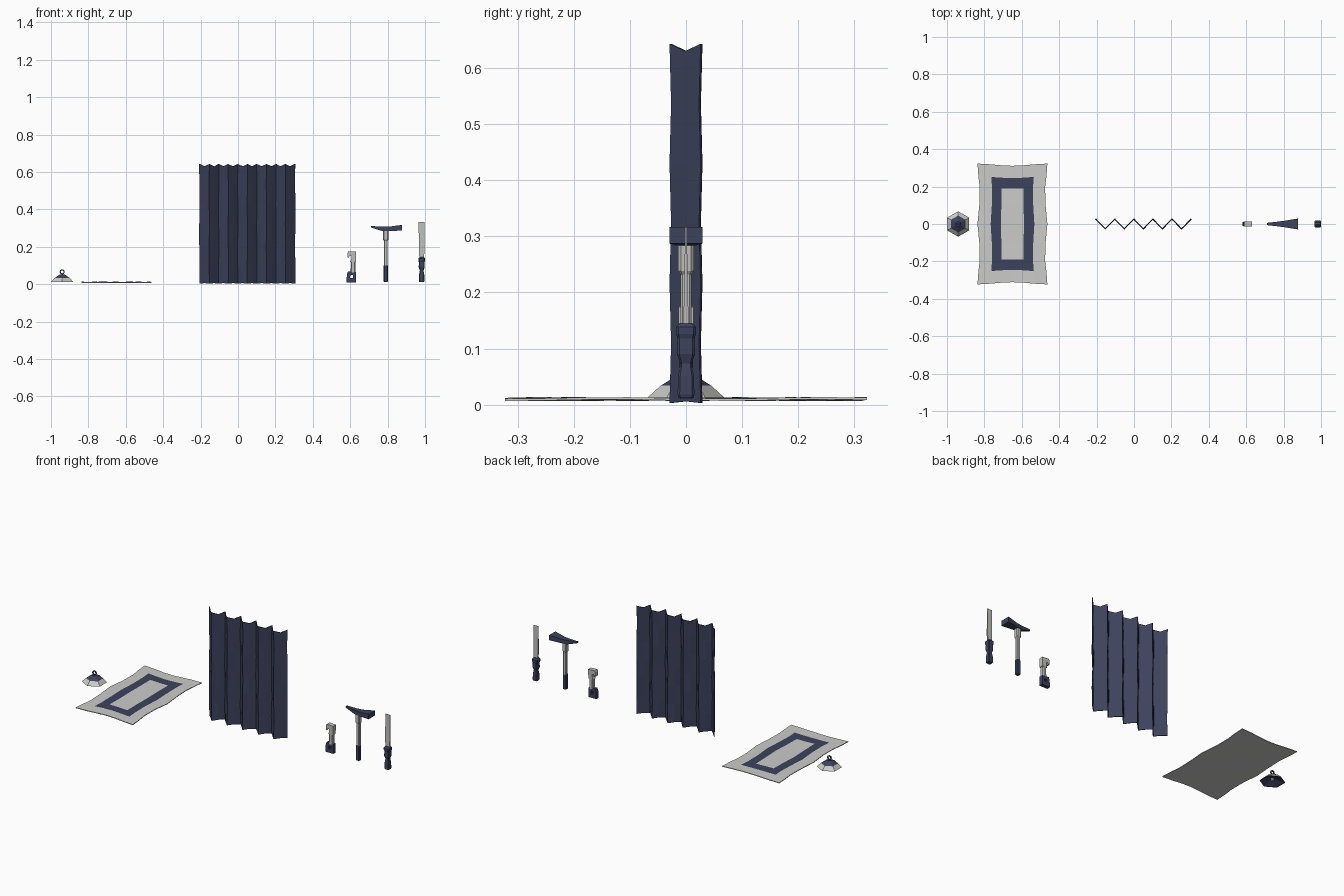
import bpy, bmesh, math
from mathutils import Vector

if "Cube" in bpy.data.objects:
    bpy.data.objects.remove(bpy.data.objects["Cube"])


def material(name, rgb):
    m = bpy.data.materials.new(name)
    m.diffuse_color = (*rgb, 1)
    m.use_nodes = True
    m.node_tree.nodes["Principled BSDF"].inputs["Base Color"].default_value = m.diffuse_color
    return m


NAVY = material("navy", (0.046, 0.055, 0.108))
PALE = material("pale grey", (0.60, 0.60, 0.59))
STEEL = material("steel grey", (0.52, 0.52, 0.51))


def finish(name, bm, mats):
    bmesh.ops.recalc_face_normals(bm, faces=bm.faces)
    me = bpy.data.meshes.new(name)
    bm.to_mesh(me)
    bm.free()
    for m in mats:
        me.materials.append(m)
    ob = bpy.data.objects.new(name, me)
    bpy.context.collection.objects.link(ob)
    return ob


def skin(name, rings, mats, closed=False, band_mat=None):
    """Join rings of points with quads; cap the ends unless closed."""
    bm = bmesh.new()
    vs = [[bm.verts.new(p) for p in r] for r in rings]
    n = len(rings[0])
    for i in range(len(vs) if closed else len(vs) - 1):
        a, b = vs[i], vs[(i + 1) % len(vs)]
        for k in range(n):
            f = bm.faces.new((a[k], a[(k + 1) % n], b[(k + 1) % n], b[k]))
            f.material_index = band_mat[i] if band_mat else 0
    if not closed:
        bm.faces.new(vs[0]).material_index = band_mat[0] if band_mat else 0
        bm.faces.new(vs[-1]).material_index = band_mat[-1] if band_mat else 0
    return finish(name, bm, mats)


def ring(cx, r, z, n, start=0.0):
    return [(cx + r * math.cos(start + math.tau * k / n),
             r * math.sin(start + math.tau * k / n), z) for k in range(n)]


def chamfered(cx, h, z, c=0.35):
    """Square section with cut corners, half width h."""
    q = h * (1 - c)
    return [(cx + x, y, z) for x, y in ((h, -q), (h, q), (q, h), (-q, h),
                                        (-h, q), (-h, -q), (-q, -h), (q, -h))]


def prism(name, pts, hy, mat):
    return skin(name, [[(x, y, z) for x, z in pts] for y in (-hy, hy)], [mat])


# Hanging lamp: pale brim, navy cap, hollow navy underside
LX = -0.94
shade = [(0.059, 0.013), (0.068, 0.013), (0.045, 0.034), (0.014, 0.053)]
hexes = [ring(LX, r, z, 6, math.pi / 6) for r, z in
         [(0.018, 0.030)] + shade]
skin("lamp_shade", hexes, [NAVY, PALE], band_mat=[0, 0, 1, 0])
skin("lamp_bulb", [ring(LX, r, z, 6) for r, z in
                   ((0.006, 0.016), (0.011, 0.022), (0.008, 0.031))], [PALE])
# Hanging loop
loop = []
for k in range(8):
    a = math.tau * k / 8
    loop.append([(LX + r * math.cos(a), y, 0.066 + r * math.sin(a))
                 for r, y in ((0.008, -0.003), (0.014, -0.003), (0.014, 0.003), (0.008, 0.003))])
skin("lamp_loop", loop, [NAVY], closed=True)

# Rug: wavy sheet with a navy frame picked by position
xs = [-0.18, -0.112, -0.06, 0.0, 0.06, 0.113, 0.18]
ys = [-0.317, -0.25, -0.193, -0.1, 0.0, 0.1, 0.193, 0.25, 0.317]
bm = bmesh.new()
layers = []
for top in (0, 1):
    grid = []
    for x in xs:
        row = []
        for y in ys:
            wx = 0.007 * math.cos(y * 20) * (x / 0.18)
            wy = 0.006 * math.cos(x * 17 + math.pi) * (y / 0.317)
            z = 0.008 + 0.004 * top + 0.0015 * math.sin(x * 21 + y * 17)
            row.append(bm.verts.new((-0.65 + x + wx, y + wy, z)))
        grid.append(row)
    layers.append(grid)
nx, ny = len(xs), len(ys)
for t, g in enumerate(layers):
    for i in range(nx - 1):
        for j in range(ny - 1):
            f = bm.faces.new((g[i][j], g[i + 1][j], g[i + 1][j + 1], g[i][j + 1]))
            in_outer = 0 < i < nx - 2 and 0 < j < ny - 2
            in_inner = 1 < i < nx - 3 and 1 < j < ny - 3
            f.material_index = int(bool(t) and in_outer and not in_inner)
lo, hi = layers
rim = [(i, 0) for i in range(nx)] + [(nx - 1, j) for j in range(1, ny)]
rim += [(i, ny - 1) for i in range(nx - 2, -1, -1)] + [(0, j) for j in range(ny - 2, 0, -1)]
for (a, b), (c, d) in zip(rim, rim[1:] + rim[:1]):
    bm.faces.new((lo[a][b], lo[c][d], hi[c][d], hi[a][b]))
finish("rug", bm, [PALE, NAVY])

# Curtain: zigzag folds, two columns per panel, gently uneven rows
bm = bmesh.new()
cols = []
for k in range(21):
    fold = (1, 0, -1, 0)[k % 4]
    col = []
    for r in range(7):
        amp = 0.026 + 0.0014 * math.cos(r * math.pi)
        z = 0.003 + 0.64 * r / 6
        if r == 6 and fold == 0:
            z -= 0.013
        if r == 0 and fold == 0:
            z += 0.003
        x = -0.205 + 0.0255 * k + 0.0015 * math.sin(r * 1.9 + k)
        col.append(bm.verts.new((x, fold * amp, z)))
    cols.append(col)
for a, b in zip(cols, cols[1:]):
    for r in range(6):
        bm.faces.new((a[r], b[r], b[r + 1], a[r + 1]))
curtain = finish("curtain", bm, [NAVY])
mod = curtain.modifiers.new("thickness", "SOLIDIFY")
mod.thickness = 0.004
mod.offset = 0

# Spanner: pierced grip, shaft, open jaw
outer = [(0.580, 0.010), (0.632, 0.010), (0.632, 0.064), (0.588, 0.068), (0.582, 0.050)]
inner = [(0.600, 0.033), (0.615, 0.033), (0.616, 0.048), (0.604, 0.050), (0.600, 0.045)]
sections = [[(o[0], -0.011, o[1]), (o[0], 0.011, o[1]), (i[0], 0.011, i[1]), (i[0], -0.011, i[1])]
            for o, i in zip(outer, inner)]
skin("spanner_grip", sections, [NAVY], closed=True)
skin("spanner_shaft", [chamfered(0.615, h, z) for h, z in
                       ((0.013, 0.062), (0.012, 0.09), (0.012, 0.125))], [STEEL])
prism("spanner_jaw", [(0.600, 0.120), (0.631, 0.120), (0.632, 0.174), (0.590, 0.176),
                      (0.585, 0.168), (0.585, 0.142), (0.592, 0.142), (0.596, 0.152),
                      (0.606, 0.150), (0.606, 0.135)], 0.013, STEEL)

# Hammer: wedge head, steel neck, navy grip
HX = 0.79
skin("hammer_head", [[(x, -h, a), (x, h, a), (x, h, b), (x, -h, b)] for x, h, a, b in
                     ((0.710, 0.006, 0.304, 0.311), (0.772, 0.013, 0.284, 0.308),
                      (0.808, 0.018, 0.284, 0.308), (0.876, 0.029, 0.287, 0.317))], [NAVY])
skin("hammer_shaft", [chamfered(HX, h, z) for h, z in
                      ((0.010, 0.09), (0.010, 0.232), (0.014, 0.238), (0.014, 0.288))], [STEEL])
skin("hammer_grip", [chamfered(HX, h, z) for h, z in
                     ((0.010, 0.012), (0.012, 0.018), (0.012, 0.095), (0.011, 0.100))], [NAVY])

# File: turned handle and thin tapered blade
FX = 0.982
skin("file_handle", [chamfered(FX, h, z, 0.25) for h, z in
                     ((0.013, 0.012), (0.015, 0.018), (0.014, 0.050), (0.010, 0.073),
                      (0.016, 0.090), (0.015, 0.118), (0.018, 0.126), (0.018, 0.138),
                      (0.011, 0.146))], [NAVY])
skin("file_blade", [[(FX - w, -h, z), (FX + w, -h, z), (FX + w, h, z), (FX - w, h, z)]
                    for w, h, z in ((0.012, 0.005, 0.140), (0.015, 0.004, 0.175),
                                    (0.016, 0.001, 0.334))], [STEEL])
